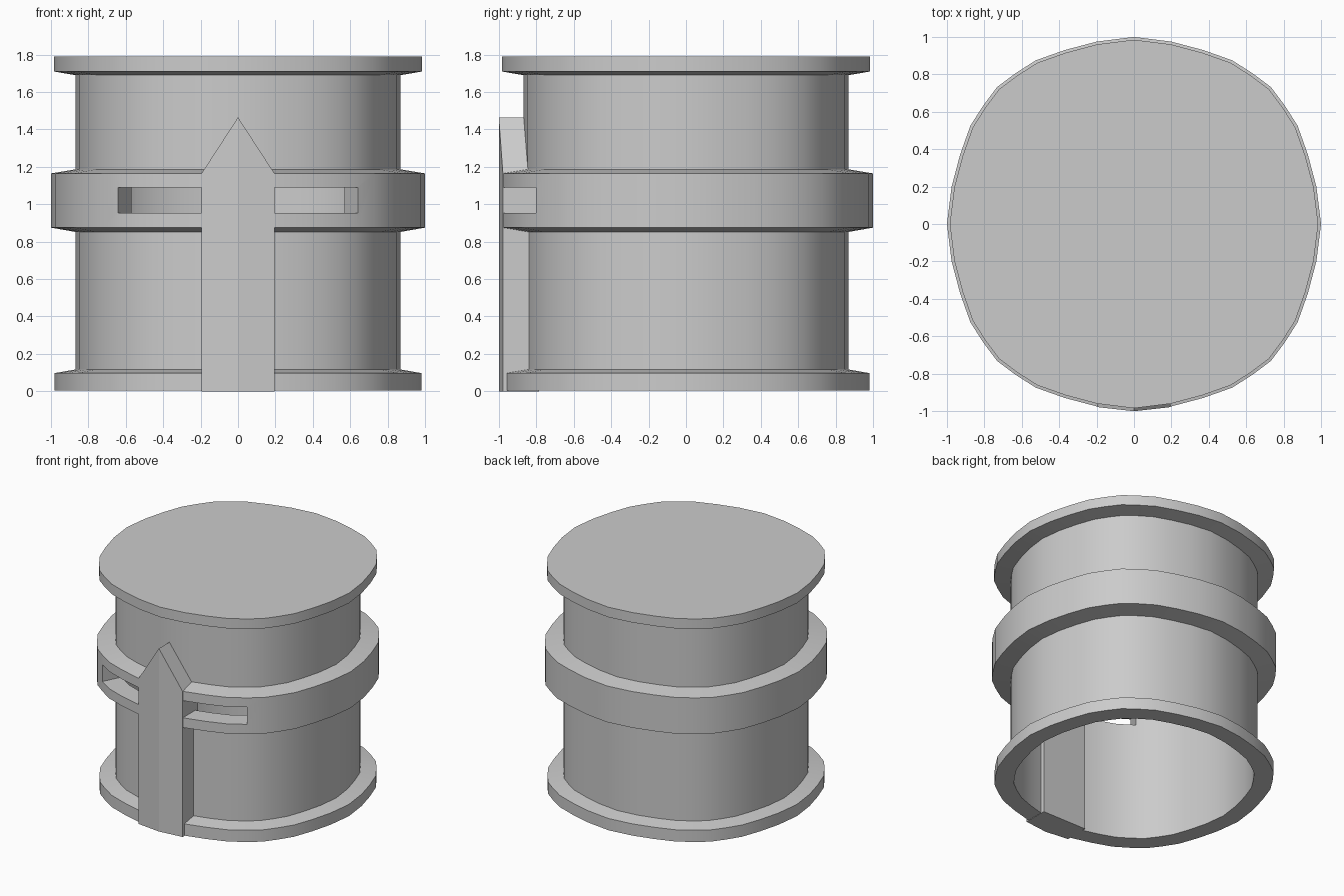
import bpy, bmesh
from math import radians

if "Cube" in bpy.data.objects:
    bpy.data.objects.remove(bpy.data.objects["Cube"])

# Rounded-square plan outline: one quarter, turned four times
QUARTER = [(1, 0), (.975, .2), (.93, .37), (.875, .525), (.805, .635),
           (.732, .732), (.635, .805), (.525, .875), (.37, .93), (.2, .975)]
OUTLINE = []
for k in range(4):
    for x, y in QUARTER:
        for _ in range(k):
            x, y = -y, x
        OUTLINE.append((x, y))


def make_object(name, bm):
    bmesh.ops.recalc_face_normals(bm, faces=bm.faces)
    mesh = bpy.data.meshes.new(name)
    bm.to_mesh(mesh)
    bm.free()
    obj = bpy.data.objects.new(name, mesh)
    bpy.context.collection.objects.link(obj)
    return obj


def sweep_profile(name, profile):
    """Loft scaled copies of the outline; first and last are capped."""
    bm = bmesh.new()
    rings = [[bm.verts.new((x * s, y * s, z)) for x, y in OUTLINE]
             for s, z in profile]
    n = len(OUTLINE)
    for a, b in zip(rings, rings[1:]):
        for i in range(n):
            j = (i + 1) % n
            bm.faces.new((a[i], a[j], b[j], b[i]))
    bm.faces.new(rings[0])
    bm.faces.new(rings[-1])
    return make_object(name, bm)


def prism(name, rings):
    """Solid between two matching polygons."""
    bm = bmesh.new()
    a, b = [[bm.verts.new(p) for p in ring] for ring in rings]
    n = len(a)
    for i in range(n):
        j = (i + 1) % n
        bm.faces.new((a[i], a[j], b[j], b[i]))
    bm.faces.new(a)
    bm.faces.new(b)
    return make_object(name, bm)


# Hollow body with flanges and middle band, open at the bottom
WALL, INNER = .868, .845
body = sweep_profile("body_shell", [
    (.985, 1.79), (.985, 1.71), (WALL, 1.69),
    (WALL, 1.187), (1, 1.165), (1, .875), (WALL, .852),
    (WALL, .117), (.982, .097), (.982, .003),
    (INNER, .003), (INNER, 1.70)])

# Slot through the front of the band
plan = [(-.54, -.6), (-.79, -1.1), (.79, -1.1), (.54, -.6)]
cutter = prism("slot_cutter", [[(x, y, z) for x, y in plan] for z in (.953, 1.09)])
cutter.hide_render = True
mod = body.modifiers.new("slot", 'BOOLEAN')
mod.operation = 'DIFFERENCE'
mod.solver = 'EXACT'
mod.object = cutter
bpy.context.view_layer.objects.active = body
body.select_set(True)
bpy.ops.object.modifier_apply(modifier=mod.name)
bpy.data.objects.remove(cutter)
bpy.ops.object.shade_smooth_by_angle(angle=radians(25))
body.select_set(False)

# Pointed front pillar, slightly bowed to match the band
W = .195
front = [(0, 0), (W, 0), (W, 1.165), (0, 1.465), (-W, 1.165), (-W, 0)]
bm = bmesh.new()
f = [bm.verts.new((x, -1.001 if x == 0 else -.979, z)) for x, z in front]
b = [bm.verts.new((x, -.785, z)) for x, z in front]
for ring in (f, b):
    bm.faces.new(ring[0:4])
    bm.faces.new([ring[0]] + ring[3:6])
for i in range(6):
    j = (i + 1) % 6
    bm.faces.new((f[i], f[j], b[j], b[i]))
pillar = make_object("front_pillar", bm)
